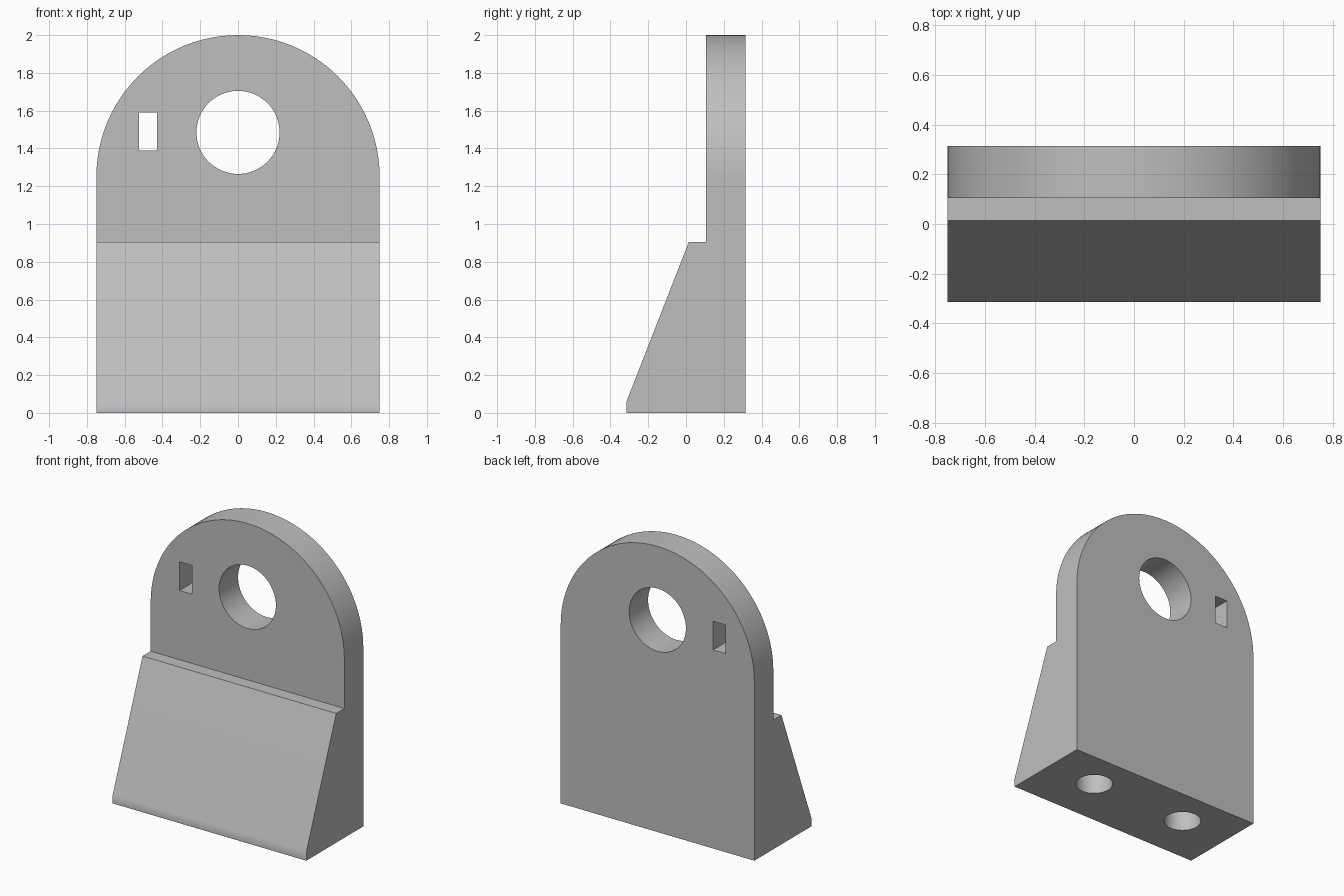
import bpy, bmesh, math
from mathutils import Vector

if "Cube" in bpy.data.objects:
    bpy.data.objects.remove(bpy.data.objects["Cube"])

grey = bpy.data.materials.new("plain_grey")
grey.diffuse_color = (0.52, 0.52, 0.52, 1)
grey.use_nodes = True
grey.node_tree.nodes["Principled BSDF"].inputs["Base Color"].default_value = grey.diffuse_color


def prism(name, points, offset):
    """Extrude a closed planar outline along an offset vector."""
    bm = bmesh.new()
    face = bm.faces.new([bm.verts.new(p) for p in points])
    ext = bmesh.ops.extrude_face_region(bm, geom=[face])
    moved = [g for g in ext["geom"] if isinstance(g, bmesh.types.BMVert)]
    bmesh.ops.translate(bm, vec=Vector(offset), verts=moved)
    bmesh.ops.recalc_face_normals(bm, faces=bm.faces)
    mesh = bpy.data.meshes.new(name)
    bm.to_mesh(mesh)
    bm.free()
    mesh.materials.append(grey)
    obj = bpy.data.objects.new(name, mesh)
    bpy.context.collection.objects.link(obj)
    return obj


def circle(cx, cy, r, n=64):
    return [(cx + r * math.cos(2 * math.pi * i / n),
             cy + r * math.sin(2 * math.pi * i / n)) for i in range(n)]


def combine(obj, tool, operation):
    """Apply a boolean and discard the tool."""
    mod = obj.modifiers.new(tool.name, 'BOOLEAN')
    mod.operation = operation
    mod.solver = 'EXACT'
    mod.object = tool
    bpy.context.view_layer.objects.active = obj
    bpy.ops.object.modifier_apply(modifier=mod.name)
    bpy.data.objects.remove(tool)


# Bracket body: side profile with sloped foot and upright plate
profile = [(-0.315, 0), (0.315, 0), (0.315, 2.2), (0.105, 2.2),
           (0.105, 0.905), (0.015, 0.905), (-0.315, 0.06)]
bracket = prism("bracket", [(-0.75, y, z) for y, z in profile], (1.5, 0, 0))

# Rounded top: keep only what lies inside the arch outline
arch = [(-0.75, -0.2), (-1.0, -0.2), (-1.0, 1.0), (-0.75, 1.0)]
n = 48
arc = [(0.75 * math.cos(math.pi * i / n), 1.25 + 0.75 * math.sin(math.pi * i / n))
       for i in range(n + 1)]
outside = arc + [(-0.75, 1.25), (-1.0, 1.25), (-1.0, 2.5), (1.0, 2.5), (1.0, 1.25)]
outside.pop(n + 1)
combine(bracket, prism("corner_cutter", [(x, -0.5, z) for x, z in outside], (0, 1, 0)),
        'DIFFERENCE')

# Large round eye through the plate
combine(bracket, prism("eye_cutter", [(x, -0.5, z) for x, z in circle(0, 1.485, 0.22)],
                       (0, 1, 0)), 'DIFFERENCE')

# Small rectangular slot beside the eye
slot = [(-0.525, 1.39), (-0.43, 1.39), (-0.43, 1.59), (-0.525, 1.59)]
combine(bracket, prism("slot_cutter", [(x, -0.5, z) for x, z in slot], (0, 1, 0)),
        'DIFFERENCE')

# Two blind bolt holes in the underside
for side in (-1, 1):
    ring = [(x, y, -0.1) for x, y in circle(side * 0.375, 0.043, 0.12, 48)]
    combine(bracket, prism("bolt_hole_cutter", ring, (0, 0, 0.6)), 'DIFFERENCE')

# Smooth curved walls while keeping flat faces flat
bpy.ops.object.select_all(action='DESELECT')
bracket.select_set(True)
bpy.context.view_layer.objects.active = bracket
bpy.ops.object.shade_smooth_by_angle(angle=math.radians(30))
weighted = bracket.modifiers.new("weighted_normals", 'WEIGHTED_NORMAL')
weighted.keep_sharp = True
